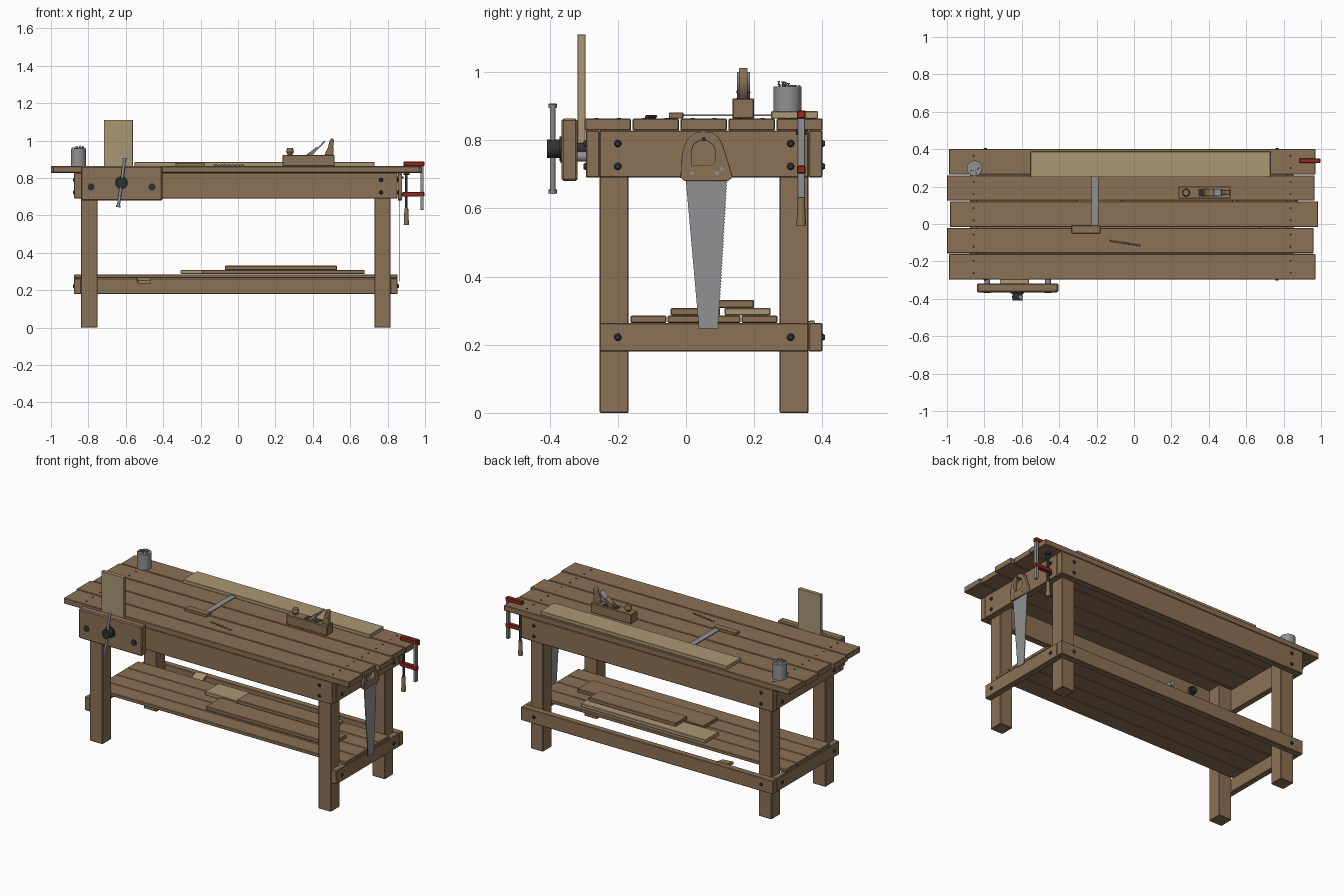
import bpy, math, random
from mathutils import Vector

random.seed(4)
if "Cube" in bpy.data.objects:
    bpy.data.objects.remove(bpy.data.objects["Cube"], do_unlink=True)


def material(name, rgb):
    m = bpy.data.materials.new(name)
    m.use_nodes = True
    m.diffuse_color = (*rgb, 1)
    m.node_tree.nodes["Principled BSDF"].inputs["Base Color"].default_value = (*rgb, 1)
    return m


WOOD = material("brown wood", (0.26, 0.165, 0.09))
PALE = material("pale wood", (0.41, 0.31, 0.175))
STEEL = material("steel", (0.28, 0.285, 0.29))
IRON = material("dark iron", (0.03, 0.032, 0.035))
RED = material("red paint", (0.3, 0.022, 0.014))


def box(name, x, y, z, mat=WOOD, bevel=0.003):
    """Box from (low, high) ranges on each axis."""
    bpy.ops.mesh.primitive_cube_add(size=1, location=[sum(r) / 2 for r in (x, y, z)])
    ob = bpy.context.object
    ob.name = name
    ob.scale = [r[1] - r[0] for r in (x, y, z)]
    bpy.ops.object.transform_apply(location=False, rotation=False, scale=True)
    ob.data.materials.append(mat)
    if bevel:
        mod = ob.modifiers.new("eased edges", "BEVEL")
        mod.width, mod.segments = bevel, 1
    return ob


def rod(name, start, end, r, mat, r2=None, sides=16):
    """Cylinder or cone between two points."""
    a, b = Vector(start), Vector(end)
    bpy.ops.mesh.primitive_cone_add(vertices=sides, radius1=r, radius2=r if r2 is None else r2,
                                    depth=(b - a).length, location=(a + b) / 2)
    ob = bpy.context.object
    ob.name = name
    ob.rotation_euler = (b - a).to_track_quat("Z", "Y").to_euler()
    ob.data.materials.append(mat)
    bpy.ops.object.shade_smooth_by_angle()
    return ob


def plate(name, outlines, centre, thick, mat, side=False, bevel=0.0):
    """Flat outline (with holes) extruded along y, or along x when side is set."""
    cu = bpy.data.curves.new(name, "CURVE")
    cu.dimensions, cu.fill_mode = "2D", "BOTH"
    cu.extrude, cu.bevel_depth, cu.bevel_resolution = thick / 2 - bevel, bevel, 1
    cu.offset = -bevel
    for pts in outlines:
        sp = cu.splines.new("POLY")
        sp.points.add(len(pts) - 1)
        for p, (u, v) in zip(sp.points, pts):
            p.co = (u, v, 0, 1)
        sp.use_cyclic_u = True
    cu.materials.append(mat)
    ob = bpy.data.objects.new(name, cu)
    bpy.context.collection.objects.link(ob)
    ob.location = (centre, 0, 0) if side else (0, centre, 0)
    ob.rotation_euler = (math.pi / 2, 0, math.pi / 2 if side else 0)
    bpy.ops.object.select_all(action="DESELECT")
    ob.select_set(True)
    bpy.context.view_layer.objects.active = ob
    bpy.ops.object.convert(target="MESH")
    return ob


def bolt(name, p, d):
    p, d = Vector(p), Vector(d)
    rod(name, p - d * 0.002, p + d * 0.007, 0.012, IRON, 0.007, 12)


# Table top: five staggered planks with nail heads
for i, (x0, x1) in enumerate([(-0.99, 0.97), (-1.0, 0.96), (-0.985, 0.985), (-1.0, 0.965), (-0.99, 0.97)]):
    y = -0.297 + i * 0.1405
    box("top_plank", (x0, x1), (y, y + 0.136), (0.828, 0.863))
    for x in (-0.858, 0.837):
        for dy in (0.035, 0.1):
            rod("nail_head", (x, y + dy, 0.86), (x, y + dy, 0.865), 0.006, IRON, sides=10)

# Legs, with end rails and bolts
for x0, x1 in ((-0.84, -0.752), (0.73, 0.816)):
    for y0, y1 in ((-0.254, -0.168), (0.274, 0.36)):
        box("leg", (x0, x1), (y0, y1), (0, 0.828))
for s, x0, x1 in ((-1, -0.876, -0.84), (1, 0.816, 0.854)):
    box("end_apron", (x0, x1), (-0.254, 0.36), (0.69, 0.828))
    box("end_stretcher", (x0, x1), (-0.254, 0.36), (0.18, 0.264))
    for y in (-0.2, 0.307):
        for z in (0.79, 0.723, 0.222):
            bolt("end_bolt", (x1 if s > 0 else x0, y, z), (s, 0, 0))

# Long rails
box("front_apron", (-0.876, 0.854), (-0.294, -0.254), (0.69, 0.828))
box("back_apron", (-0.876, 0.854), (0.36, 0.4), (0.69, 0.828))
box("back_stretcher", (-0.876, 0.854), (0.36, 0.4), (0.18, 0.264))
for x in (-0.795, 0.765):
    for z in (0.79, 0.723):
        bolt("front_bolt", (x, -0.294, z), (0, -1, 0))
        bolt("back_bolt", (x, 0.4, z), (0, 1, 0))
    bolt("back_bolt", (x, 0.4, 0.222), (0, 1, 0))

# Lower shelf and the stacked boards on it
for i in range(4):
    y = -0.163 + i * 0.1085
    box("shelf_board", (-0.876, 0.854), (y, y + 0.106), (0.264, 0.285))
box("stacked_board", (-0.19, 0.676), (-0.045, 0.1), (0.286, 0.308))
box("pale_stacked_board", (-0.307, 0.55), (0.113, 0.248), (0.286, 0.308), PALE)
box("upper_stacked_board", (-0.07, 0.53), (0.085, 0.2), (0.308, 0.331))
scrap = box("wood_scrap", (-0.54, -0.47), (0.3, 0.375), (0.246, 0.262), PALE, 0)
scrap.rotation_euler = (0.25, 0, 0.15)

# Front vise
box("vise_jaw", (-0.84, -0.405), (-0.365, -0.318), (0.68, 0.863), bevel=0.006)
box("clamped_board", (-0.717, -0.562), (-0.318, -0.295), (0.79, 1.11), PALE, 0.001)
for x in (-0.785, -0.46):
    rod("guide_rod", (x, -0.36, 0.752), (x, -0.22, 0.752), 0.015, STEEL)
    rod("guide_rod_end", (x, -0.368, 0.752), (x, -0.36, 0.752), 0.019, IRON)
sx, sz = -0.623, 0.775
rod("vise_screw", (sx, -0.37, sz), (sx, -0.22, sz), 0.016, IRON)
rod("vise_nut", (sx, -0.254, sz), (sx, -0.235, sz), 0.024, IRON)
rod("vise_flange", (sx, -0.371, sz), (sx, -0.364, sz), 0.036, IRON)
rod("vise_hub", (sx, -0.408, sz), (sx, -0.37, sz), 0.027, IRON)
ends = [Vector((sx + 0.017 * s, -0.391, sz + 0.128 * s)) for s in (-1, 1)]
rod("vise_handle", ends[0], ends[1], 0.008, STEEL)
for e in ends:
    d = (e - Vector((sx, -0.391, sz))).normalized() * 0.008
    rod("vise_handle_knob", e - d, e + d * 0.4, 0.012, STEEL)

# Long pale board lying on the top
box("pale_board", (-0.553, 0.73), (0.25, 0.387), (0.863, 0.885), PALE, 0.002)

# Tin can full of nails
cx, cy = -0.853, 0.298
can = rod("tin_can", (cx, cy, 0.863), (cx, cy, 0.958), 0.041, STEEL, sides=28)
top = max(can.data.polygons, key=lambda p: p.center.z)
can.data.polygons.active = top.index
bpy.ops.object.mode_set(mode="EDIT")
bpy.ops.mesh.select_all(action="DESELECT")
bpy.ops.object.mode_set(mode="OBJECT")
top.select = True
bpy.ops.object.mode_set(mode="EDIT")
bpy.ops.mesh.inset(thickness=0.003)
bpy.ops.mesh.extrude_region_move(TRANSFORM_OT_translate={"value": (0, 0, -0.04)})
bpy.ops.object.mode_set(mode="OBJECT")
rod("can_filling", (cx, cy, 0.915), (cx, cy, 0.922), 0.038, IRON, sides=24)
for i in range(22):
    a, r = i * 2.4, 0.034 * math.sqrt((i + 0.5) / 22)
    base = Vector((cx + r * math.cos(a), cy + r * math.sin(a), 0.91))
    tip = base + Vector((random.uniform(-0.006, 0.006), random.uniform(-0.006, 0.006), random.uniform(0.045, 0.062)))
    rod("nail", base, tip, 0.0018, STEEL, sides=6)
    rod("nail_cap", tip, tip + Vector((0, 0, 0.002)), 0.004, STEEL, sides=8)

# Try square
box("square_stock", (-0.334, -0.18), (-0.05, -0.008), (0.863, 0.881), bevel=0.002)
box("square_blade", (-0.227, -0.19), (-0.02, 0.25), (0.871, 0.875), STEEL, 0)

# Curled wood shaving
cu = bpy.data.curves.new("wood_shaving", "CURVE")
cu.dimensions, cu.bevel_depth, cu.bevel_resolution = "3D", 0.0015, 0
sp = cu.splines.new("POLY")
sp.points.add(143)
for i, p in enumerate(sp.points):
    t, a = i / 143, i * math.pi / 6
    p.co = (-0.13 + 0.165 * t, -0.09 - 0.025 * t + 0.005 * math.cos(a), 0.8685 + 0.004 * math.sin(a), 1)
cu.materials.append(WOOD)
bpy.context.collection.objects.link(bpy.data.objects.new("wood_shaving", cu))

# Hand plane
py = 0.168
box("plane_body", (0.237, 0.516), (py - 0.032, py + 0.032), (0.863, 0.922))
box("plane_mouth", (0.345, 0.445), (py - 0.02, py + 0.02), (0.92, 0.9235), IRON, 0)
rod("plane_knob_stem", (0.278, py, 0.922), (0.278, py, 0.938), 0.012, WOOD, 0.019)
rod("plane_knob", (0.278, py, 0.938), (0.278, py, 0.96), 0.021, WOOD, 0.016)
plate("plane_wedge", [[(0.36, 0.92), (0.385, 0.92), (0.43, 0.962), (0.422, 0.967)]], py, 0.036, WOOD)
plate("plane_iron", [[(0.386, 0.92), (0.396, 0.92), (0.468, 0.995), (0.461, 1.0)]], py, 0.038, STEEL)
plate("plane_handle", [[(0.462, 0.92), (0.472, 0.945), (0.482, 0.965), (0.487, 0.99), (0.494, 1.009),
                        (0.506, 1.012), (0.513, 1.002), (0.509, 0.97), (0.512, 0.92)]],
      py, 0.026, WOOD, bevel=0.004)

# Bar clamp gripping the table end
ky = 0.338
box("clamp_bar", (0.976, 0.992), (ky - 0.011, ky + 0.011), (0.63, 0.884), STEEL, 0.001)
box("clamp_upper_jaw", (0.884, 0.996), (ky - 0.013, ky + 0.013), (0.864, 0.887), RED)
box("clamp_lower_jaw", (0.88, 0.996), (ky - 0.013, ky + 0.013), (0.702, 0.726), RED)
rod("clamp_screw", (0.9, ky, 0.63), (0.9, ky, 0.825), 0.007, IRON)
rod("clamp_pad", (0.9, ky, 0.815), (0.9, ky, 0.828), 0.016, IRON)
rod("clamp_grip", (0.9, ky, 0.548), (0.9, ky, 0.64), 0.014, WOOD, 0.01)

# Hand saw hanging on the end apron
teeth = []
for i in range(50):
    t = i / 50
    y, z = 0.092 + 0.027 * t, 0.247 + 0.453 * t
    teeth += [(y, z), (y + 0.004, z + 0.002)]
plate("saw_blade", [[(-0.002, 0.7), (0.038, 0.247)] + teeth + [(0.119, 0.7)]], 0.865, 0.004, STEEL, True)
grip = [(-0.016, 0.69), (-0.014, 0.74), (-0.008, 0.775), (0.004, 0.803), (0.024, 0.82), (0.05, 0.826),
        (0.078, 0.822), (0.098, 0.806), (0.11, 0.78), (0.124, 0.735), (0.137, 0.692), (0.124, 0.68), (-0.004, 0.68)]
hole = [(0.016, 0.727), (0.016, 0.77), (0.024, 0.789), (0.04, 0.797), (0.062, 0.797), (0.08, 0.785),
        (0.087, 0.768), (0.087, 0.735), (0.078, 0.727)]
plate("saw_handle", [grip, hole], 0.866, 0.022, WOOD, True, 0.003)
for y, z in ((0.018, 0.703), (0.091, 0.703), (0.105, 0.715)):
    rod("saw_screw", (0.87, y, z), (0.879, y, z), 0.006, STEEL, sides=12)
rod("saw_peg", (0.85, 0.052, 0.803), (0.884, 0.052, 0.803), 0.006, IRON, sides=10)
